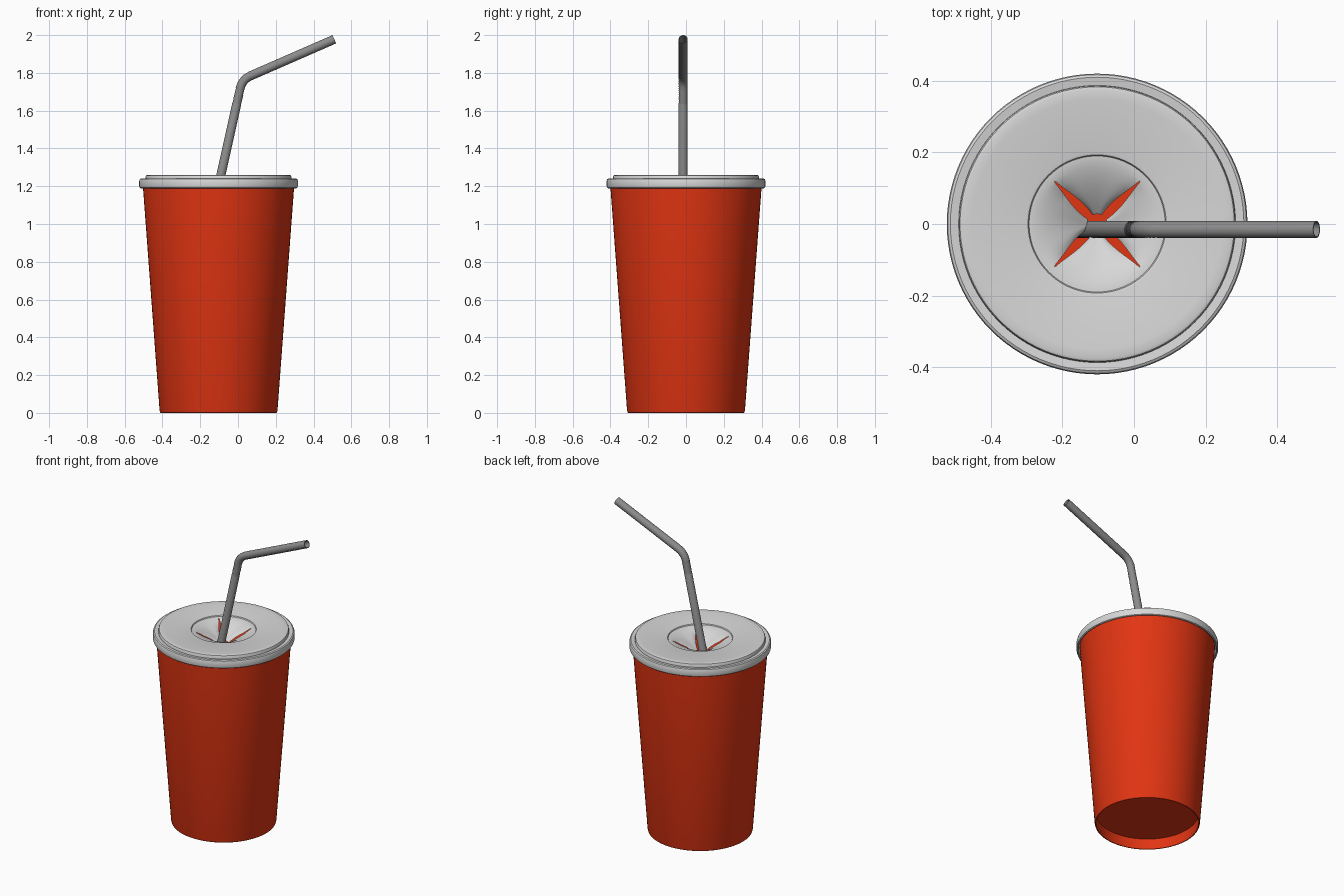
import bpy, bmesh, math
from mathutils import Vector

if "Cube" in bpy.data.objects:
    bpy.data.objects.remove(bpy.data.objects["Cube"])

CX = -0.103      # cup axis
SEG = 96


def material(name, rgb):
    m = bpy.data.materials.new(name)
    m.diffuse_color = (*rgb, 1)
    m.use_nodes = True
    m.node_tree.nodes["Principled BSDF"].inputs["Base Color"].default_value = m.diffuse_color
    return m


RED = material("red_cup", (0.75, 0.035, 0.006))
WHITE = material("lid_white", (0.68, 0.68, 0.68))
GREY = material("straw_grey", (0.26, 0.26, 0.26))


def finish(name, bm, mat, angle=35):
    bmesh.ops.remove_doubles(bm, verts=bm.verts, dist=1e-5)
    me = bpy.data.meshes.new(name)
    bm.to_mesh(me)
    bm.free()
    ob = bpy.data.objects.new(name, me)
    bpy.context.collection.objects.link(ob)
    me.materials.append(mat)
    bpy.ops.object.select_all(action='DESELECT')
    ob.select_set(True)
    bpy.context.view_layer.objects.active = ob
    bpy.ops.object.shade_smooth_by_angle(angle=math.radians(angle))
    return ob


def skin(bm, rows, closed=True):
    """Join rows of points with faces; single-point rows make a fan."""
    vs = [[bm.verts.new(p) for p in row] for row in rows]
    for a, b in zip(vs, vs[1:]):
        n = max(len(a), len(b))
        for j in range(n if closed else n - 1):
            k = (j + 1) % n
            if len(a) == 1:
                bm.faces.new((a[0], b[j], b[k]))
            elif len(b) == 1:
                bm.faces.new((a[j], b[0], a[k]))
            else:
                bm.faces.new((a[j], b[j], b[k], a[k]))


def polar(r, ang, z):
    return Vector((CX + r * math.cos(ang), r * math.sin(ang), z))


def lathe(bm, profile):
    skin(bm, [[polar(r, 2 * math.pi * j / SEG, z) for j in range(SEG if r else 1)]
              for r, z in profile])


# Cup: inner floor, inner wall, rim, outer wall, recessed base
bm = bmesh.new()
lathe(bm, [(0, 0.08), (0.306, 0.08), (0.392, 1.21), (0.396, 1.215), (0.40, 1.21),
           (0.399, 1.18), (0.312, 0.012), (0.309, 0.002), (0.306, 0), (0.303, 0.002),
           (0.303, 0.07), (0, 0.07)])
finish("cup", bm, RED)

# Lid: raised plate, step and rolled rim
bm = bmesh.new()
lathe(bm, [(0.19, 1.248), (0.193, 1.254), (0.20, 1.256), (0.35, 1.257), (0.375, 1.26),
           (0.383, 1.257), (0.386, 1.25), (0.387, 1.238), (0.41, 1.241), (0.417, 1.237),
           (0.42, 1.228), (0.42, 1.20), (0.418, 1.193), (0.413, 1.189), (0.407, 1.191),
           (0.403, 1.22)])
# Lid: four flaps pressed down around the straw, parted by a cross-shaped slit
N, R0, R1, SLIT = 24, 0.028, 0.19, 0.165
for q in range(4):
    rows = []
    for i in range(N + 1):
        r = R0 + (R1 - R0) * i / N
        s = (R1 - r) / (R1 - R0)
        open_ = max(0, (SLIT - r) / (SLIT - R0))
        half = math.pi / 4 - 0.30 * open_ ** 1.6 - (0.012 if open_ else 0)
        row = []
        for j in range(N + 1):
            t = 2 * j / N - 1
            z = 1.248 - 0.085 * s ** 1.6 - 0.012 * abs(t) ** 5 * min(1, 3 * open_)
            row.append(polar(r, q * math.pi / 2 + t * half, z))
        rows.append(row)
    skin(bm, rows, closed=False)
finish("lid", bm, WHITE)

# Straw: bent tube with a ribbed neck
SY, RAD, SIDES = -0.015, 0.024, 24
corner = Vector((0.022, SY, 1.765))
low = Vector((-0.217, 0, -0.976)).normalized()
end = Vector((0.510, SY, 1.978))
high = (end - corner).normalized()
TRIM = 0.05
path = [(corner + low * 1.69, RAD)]
RIBS = 16
for i in range(RIBS + 1):                      # ribbed straight part
    d = 0.13 + (TRIM - 0.13) * i / RIBS
    path.append((corner + low * d, RAD - (0.0018 if i % 2 else 0)))
a, b = corner + low * TRIM, corner + high * TRIM
for i in range(1, 15):                         # bend
    t = i / 14
    p = a * (1 - t) ** 2 + corner * 2 * t * (1 - t) + b * t ** 2
    path.append((p, RAD - (0.001 if i % 2 else 0)))
path.append((end, RAD))

tangents = []
for i in range(len(path)):
    p0, p1 = path[max(i - 1, 0)][0], path[min(i + 1, len(path) - 1)][0]
    tangents.append((p1 - p0).normalized())


def ring(i, r):
    side = Vector((0, 1, 0))
    up = side.cross(tangents[i])
    return [path[i][0] + r * (up * math.cos(w) + side * math.sin(w))
            for w in (2 * math.pi * j / SIDES for j in range(SIDES))]


bm = bmesh.new()
outer = [ring(i, path[i][1]) for i in range(len(path))]
inner = [ring(i, 0.0205) for i in range(len(path))]
skin(bm, outer + inner[::-1] + [outer[0]])
bmesh.ops.remove_doubles(bm, verts=bm.verts, dist=1e-5)
bmesh.ops.recalc_face_normals(bm, faces=bm.faces)
finish("straw", bm, GREY, 50)
